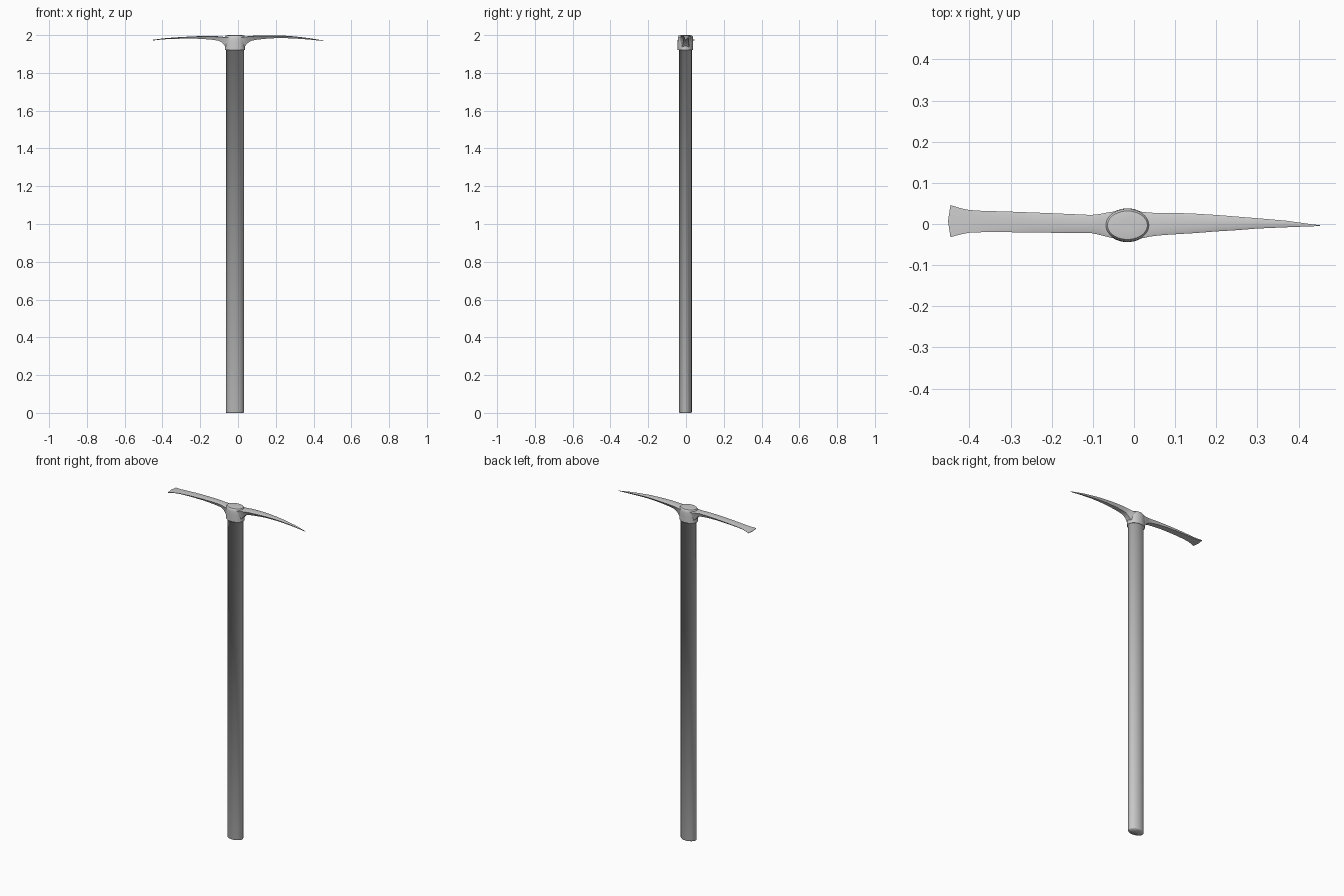
import bpy, bmesh, math

CX, CY = -0.016, -0.003   # centre of the oval haft


def loft(name, rings, closed=False, angle=40):
    """Skin a list of equal-length point rings; cap the ends or join them."""
    bm = bmesh.new()
    vs = [[bm.verts.new(p) for p in r] for r in rings]
    n = len(vs[0])
    pairs = list(zip(vs, vs[1:]))
    if closed:
        pairs.append((vs[-1], vs[0]))
    else:
        bm.faces.new(vs[0])
        bm.faces.new(vs[-1])
    for a, b in pairs:
        for i in range(n):
            j = (i + 1) % n
            bm.faces.new((a[i], a[j], b[j], b[i]))
    bmesh.ops.recalc_face_normals(bm, faces=bm.faces)
    me = bpy.data.meshes.new(name)
    bm.to_mesh(me)
    bm.free()
    ob = bpy.data.objects.new(name, me)
    bpy.context.collection.objects.link(ob)
    bpy.context.view_layer.objects.active = ob
    ob.select_set(True)
    bpy.ops.object.shade_smooth_by_angle(angle=math.radians(angle))
    ob.select_set(False)
    return ob


def oval(rx, ry, z, n=40):
    return [(CX + rx * math.cos(2 * math.pi * i / n),
             CY + ry * math.sin(2 * math.pi * i / n), z) for i in range(n)]


def section(x, ya, yb, top, bot, taper, bow=0.0):
    """Flat-topped blade section with a narrower underside."""
    c, h = (ya + yb) / 2, (yb - ya) / 2
    edge = top - min((top - bot) * 0.2, 0.003)
    mid = top - (top - bot) * 0.5
    pts = [(-1, edge), (-0.75, top - 0.0005), (0, top), (0.75, top - 0.0005),
           (1, edge), (0.5 + taper / 2, mid), (taper, bot), (0, bot),
           (-taper, bot), (-0.5 - taper / 2, mid)]
    return [(x - bow * (1 - abs(k)), c + h * k, z) for k, z in pts]


# oval haft, shaded softly into the ledge under the eye collar
loft("handle", [oval(.046, .0315, 0), oval(.048, .0335, .004),
                oval(.048, .0335, 1.92), oval(.0538, .0408, 1.92),
                oval(.046, .032, 1.935)], angle=100)

# eye collar around the haft
loft("head_eye", [oval(.046, .032, 1.93), oval(.054, .041, 1.92),
                  oval(.054, .041, 1.960), oval(.0535, .0405, 1.982),
                  oval(.052, .0385, 1.993), oval(.0485, .0345, 1.998),
                  oval(.046, .032, 1.995)], closed=True)

# crowned end of the haft showing in the eye
loft("handle_end", [oval(.0485, .0345, 1.990), oval(.0485, .0345, 1.9982),
                    oval(.040, .028, 1.9992), oval(.022, .015, 2.0)])

# pointed pick arm: x, y min, y max, top, bottom, underside taper
pick = [(.010, -.036, .031, 1.990, 1.925, .6),
        (.024, -.034, .029, 1.991, 1.928, .6),
        (.036, -.031, .028, 1.992, 1.940, .6),
        (.050, -.029, .027, 1.994, 1.957, .5),
        (.070, -.027, .027, 1.996, 1.970, .5),
        (.100, -.025, .027, 1.998, 1.976, .5),
        (.150, -.022, .025, 1.999, 1.981, .5),
        (.200, -.018, .022, 1.999, 1.984, .5),
        (.250, -.015, .018, 1.997, 1.984, .5),
        (.300, -.011, .014, 1.993, 1.982, .5),
        (.370, -.008, .008, 1.985, 1.977, .5),
        (.420, -.006, .001, 1.977, 1.972, .5),
        (.452, -.005, -.003, 1.971, 1.969, .5)]
loft("pick_point", [section(*s) for s in pick], angle=50)

# adze arm with a flared, bowed cutting edge
adze = [(-.042, -.036, .031, 1.990, 1.925, .6),
        (-.058, -.033, .029, 1.990, 1.930, .6),
        (-.070, -.030, .027, 1.990, 1.943, .6),
        (-.085, -.026, .024, 1.992, 1.961, .6),
        (-.105, -.022, .022, 1.994, 1.971, .65),
        (-.150, -.022, .024, 1.995, 1.977, .7),
        (-.220, -.021, .027, 1.994, 1.981, .75),
        (-.300, -.020, .030, 1.990, 1.981, .8),
        (-.370, -.020, .032, 1.985, 1.979, .85),
        (-.400, -.021, .034, 1.982, 1.977, .9),
        (-.420, -.025, .038, 1.979, 1.975, .9, .002),
        (-.446, -.032, .046, 1.975, 1.972, .95, .006)]
loft("adze_blade", [section(*s) for s in adze], angle=50)
